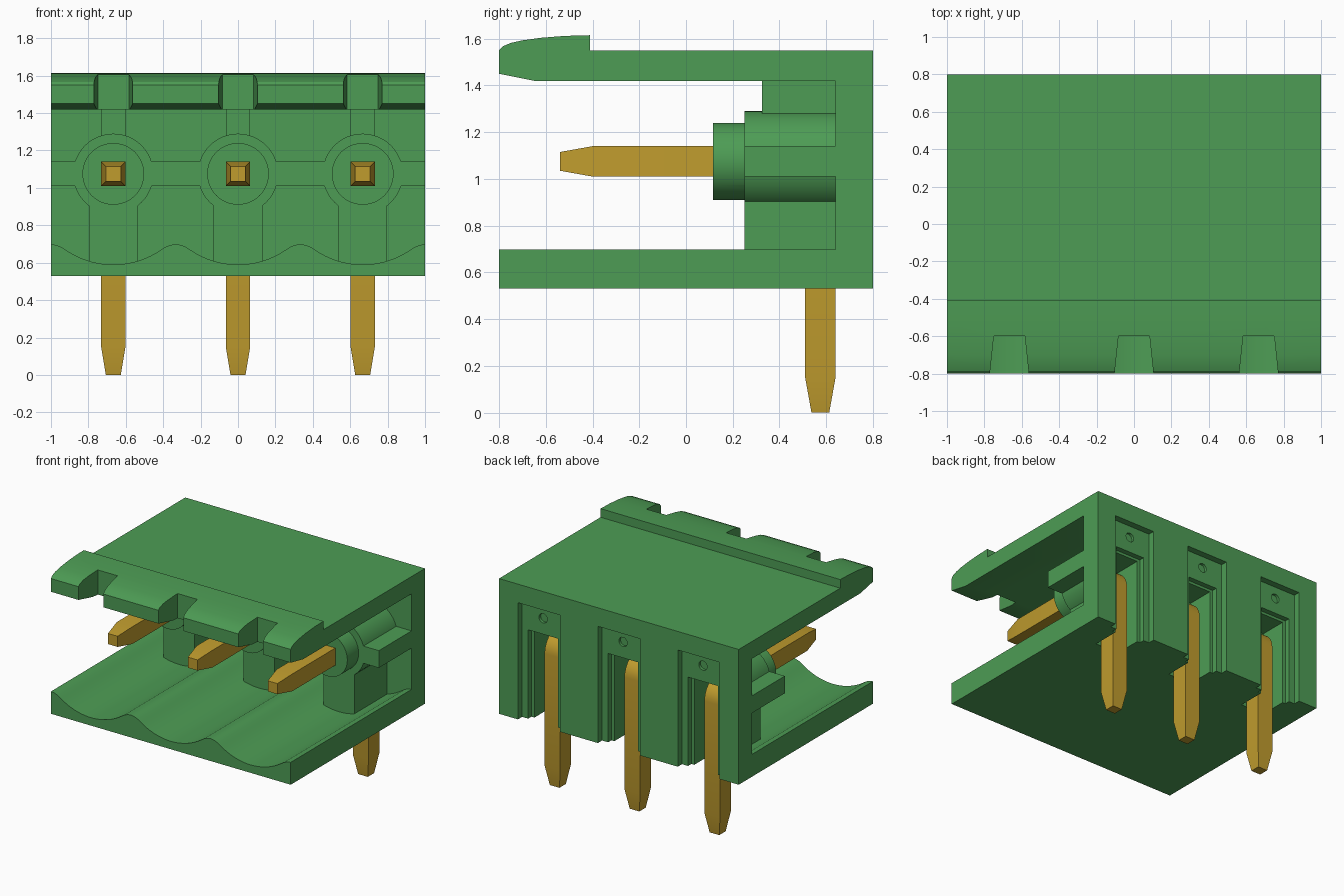
import bpy, bmesh, math
from mathutils import Vector

if "Cube" in bpy.data.objects:
    bpy.data.objects.remove(bpy.data.objects["Cube"], do_unlink=True)

PITCH = 2 / 3
CENTRES = (-PITCH, 0, PITCH)
PIN_Z = 1.075


def material(name, rgb):
    m = bpy.data.materials.new(name)
    m.use_nodes = True
    m.diffuse_color = (*rgb, 1)
    m.node_tree.nodes["Principled BSDF"].inputs["Base Color"].default_value = (*rgb, 1)
    return m


green = material("green_plastic", (0.075, 0.335, 0.09))
gold = material("gold_metal", (0.53, 0.335, 0.027))


def finish(name, bm, mat):
    bmesh.ops.recalc_face_normals(bm, faces=bm.faces)
    me = bpy.data.meshes.new(name)
    bm.to_mesh(me)
    bm.free()
    ob = bpy.data.objects.new(name, me)
    bpy.context.collection.objects.link(ob)
    me.materials.append(mat)
    return ob


def prism(name, pts, axis, a, b):
    """Extrude a 2D outline along an axis (0=x, 1=y, 2=z) from a to b."""
    bm = bmesh.new()
    verts = []
    for p in pts:
        co = list(p)
        co.insert(axis, a)
        verts.append(bm.verts.new(co))
    face = bm.faces.new(verts)
    ext = bmesh.ops.extrude_face_region(bm, geom=[face])["geom"]
    move = Vector((0, 0, 0))
    move[axis] = b - a
    bmesh.ops.translate(bm, vec=move, verts=[g for g in ext if isinstance(g, bmesh.types.BMVert)])
    return finish(name, bm, green)


def box(name, x0, x1, y0, y1, z0, z1):
    return prism(name, [(x0, z0), (x1, z0), (x1, z1), (x0, z1)], 1, y0, y1)


def cylinder(name, x, z, r, y0, y1, n=48):
    ring = [(x + r * math.cos(math.tau * i / n), z + r * math.sin(math.tau * i / n)) for i in range(n)]
    return prism(name, ring, 1, y0, y1)


def boolean(target, other, op):
    mod = target.modifiers.new(op, 'BOOLEAN')
    mod.operation, mod.solver, mod.object = op, 'EXACT', other
    bpy.ops.object.select_all(action='DESELECT')
    bpy.context.view_layer.objects.active = target
    target.select_set(True)
    bpy.ops.object.modifier_apply(modifier=mod.name)
    bpy.data.objects.remove(other, do_unlink=True)


def smooth(ob):
    bpy.ops.object.select_all(action='DESELECT')
    bpy.context.view_layer.objects.active = ob
    ob.select_set(True)
    bpy.ops.object.shade_smooth_by_angle(angle=math.radians(25))


# Back wall and roof with the rounded latch lip
lip = [(-0.8, 1.45), (-0.8, 1.55), (-0.785, 1.567), (-0.75, 1.582), (-0.70, 1.593),
       (-0.62, 1.604), (-0.52, 1.612), (-0.41, 1.615), (-0.41, 1.55)]
housing = prism("housing", lip + [(0.8, 1.55), (0.8, 0.53), (0.64, 0.53), (0.64, 1.42),
                                  (-0.65, 1.42)], 0, -1, 1)


# Floor with one scalloped channel per pin
def floor_height(x):
    d = min(abs(x - c) for c in CENTRES)
    R, blend, half = 0.45, 0.26, PITCH / 2
    e = min(d, blend)
    z = 0.59 + R - math.sqrt(R * R - e * e)
    if d > blend:
        slope = blend / math.sqrt(R * R - blend * blend)
        t = d - blend
        z += slope * (t - t * t / (2 * (half - blend)))
    return z


N = 72
scallop = [(-1 + 2 * i / N, floor_height(-1 + 2 * i / N)) for i in range(N + 1)]
boolean(housing, prism("floor", [(1, 0.53), (-1, 0.53)] + scallop, 1, -0.8, 0.7), 'UNION')

# Cross web, bosses and ribs standing on the inside of the back wall
boolean(housing, box("web", -1, 1, 0.25, 0.7, 1.01, 1.14), 'UNION')
for c in CENTRES:
    for part in (box("pedestal", c - 0.13, c + 0.13, 0.25, 0.7, 0.56, 1.0),
                 box("upper_rib", c - 0.065, c + 0.065, 0.325, 0.7, 1.2, 1.47),
                 cylinder("boss", c, PIN_Z, 0.215, 0.25, 0.7),
                 cylinder("collar", c, PIN_Z, 0.165, 0.115, 0.6)):
        boolean(housing, part, 'UNION')

# Lip notches, stepped rear slots and small dimples
for c in CENTRES:
    notch = [(c - 0.107, -0.83), (c + 0.107, -0.83), (c + 0.083, -0.6), (c - 0.083, -0.6)]
    for cut in (prism("notch", notch, 2, 1.3, 1.8),
                box("slot_recess", c - 0.175, c + 0.175, 0.75, 0.9, 0.4, 1.41),
                box("slot_step", c - 0.125, c + 0.125, 0.71, 0.9, 0.4, 1.2),
                box("slot", c - 0.1, c + 0.1, 0.5, 0.9, 0.4, 1.18),
                cylinder("dimple", c, 1.32, 0.035, 0.73, 0.9, 16)):
        boolean(housing, cut, 'DIFFERENCE')
smooth(housing)


# Bent contact pins: square sections lofted along an L with tapered tips
def pin(name, x):
    # each section: inner (y, z), outer (y, z), half width
    sections = [((-0.54, 1.035), (-0.54, 1.115), 0.04),
                ((-0.40, 1.01), (-0.40, 1.14), 0.065)]
    for i in range(9):
        a = math.pi / 2 * (1 - i / 8)
        ca, sa = math.cos(a), math.sin(a)
        sections.append(((0.495 + 0.015 * ca, 0.995 + 0.015 * sa),
                         (0.495 + 0.145 * ca, 0.995 + 0.145 * sa), 0.065))
    sections += [((0.51, 0.15), (0.64, 0.15), 0.065), ((0.537, 0), (0.613, 0), 0.04)]
    bm = bmesh.new()
    rings = [[bm.verts.new((x + s * w, *p)) for p, s in ((i, -1), (i, 1), (o, 1), (o, -1))]
             for i, o, w in sections]
    for r, q in zip(rings, rings[1:]):
        for k in range(4):
            bm.faces.new((r[k], r[(k + 1) % 4], q[(k + 1) % 4], q[k]))
    bm.faces.new(rings[0])
    bm.faces.new(rings[-1])
    smooth_ob = finish(name, bm, gold)
    smooth(smooth_ob)


for label, c in zip(("right", "middle", "left"), CENTRES):
    pin(label + "_pin", c)
